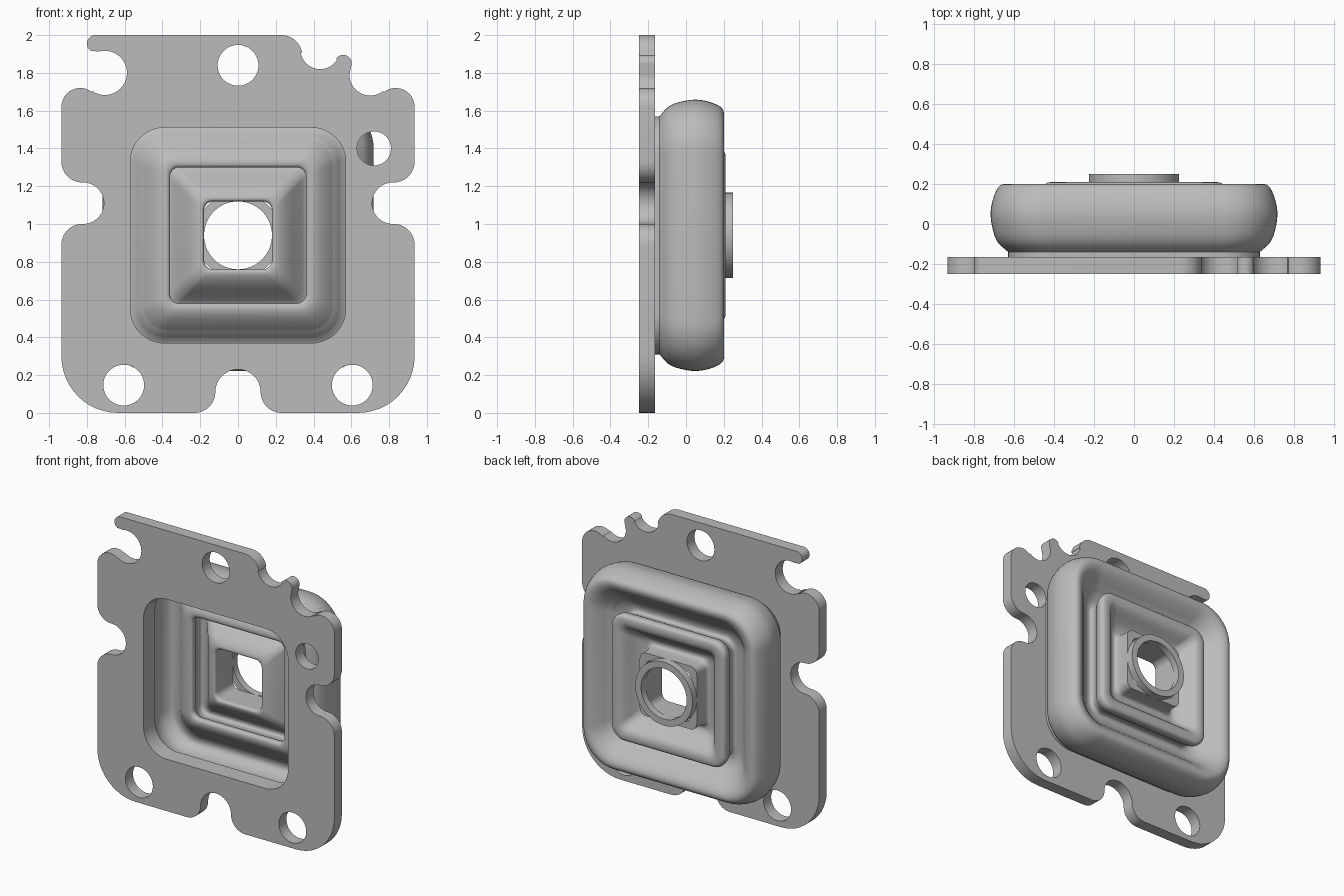
import bpy, bmesh, math
from math import cos, sin, radians, pi

cube = bpy.data.objects.get("Cube")
if cube:
    bpy.data.objects.remove(cube, do_unlink=True)

CZ = 0.94  # height of the bellows axis

grey = bpy.data.materials.new("matte grey")
grey.use_nodes = True
colour = (0.5, 0.5, 0.5, 1)
grey.diffuse_color = colour
bsdf = next(n for n in grey.node_tree.nodes if n.type == 'BSDF_PRINCIPLED')
bsdf.inputs["Base Color"].default_value = colour


def arc(cx, cz, r, a0, a1):
    n = max(4, int(abs(a1 - a0) / 7))
    angles = [radians(a0 + (a1 - a0) * i / n) for i in range(n + 1)]
    return [(cx + r * cos(a), cz + r * sin(a)) for a in angles]


def rounded_square(half, corner):
    k = half - corner
    pts = []
    for sx, sz, a in ((1, 1, 0), (-1, 1, 90), (-1, -1, 180), (1, -1, 270)):
        pts += arc(sx * k, CZ + sz * k, corner, a, a + 90)
    return pts


def chaikin(pts, rounds=2):
    for _ in range(rounds):
        out = [pts[0]]
        for (a, b), (c, d) in zip(pts, pts[1:]):
            out += [(.75 * a + .25 * c, .75 * b + .25 * d),
                    (.25 * a + .75 * c, .25 * b + .75 * d)]
        pts = out + [pts[-1]]
    return pts


def activate(obj):
    bpy.ops.object.select_all(action='DESELECT')
    obj.select_set(True)
    bpy.context.view_layer.objects.active = obj


def loft(name, rings):
    """Closed solid from a cyclic chain of equal rings given as (points, y)."""
    bm = bmesh.new()
    loops = [[bm.verts.new((x, y, z)) for x, z in pts] for pts, y in rings]
    for a, b in zip(loops, loops[1:] + loops[:1]):
        for i in range(len(a)):
            j = (i + 1) % len(a)
            bm.faces.new((a[i], a[j], b[j], b[i]))
    bmesh.ops.recalc_face_normals(bm, faces=bm.faces)
    mesh = bpy.data.meshes.new(name)
    bm.to_mesh(mesh)
    bm.free()
    obj = bpy.data.objects.new(name, mesh)
    bpy.context.collection.objects.link(obj)
    mesh.materials.append(grey)
    activate(obj)
    bpy.ops.object.shade_smooth_by_angle(angle=radians(35))


# Mounting plate: outline of convex corners and scalloped notches
outline_arcs = [
    (.23, .11, .11, 180, 270), (.635, .30, .30, 270, 360),
    (.825, .89, .11, 0, 90), (.82, 1.11, .11, 270, 90), (.825, 1.33, .11, 270, 360),
    (.835, 1.62, .10, 0, 128), (.70, 1.79, .11, 308, 180),
    (.557, 1.85, .045, 0, 148), (.435, 1.925, .105, 328, 188), (.23, 1.89, .11, 8, 90),
    (-.755, 1.955, .045, 90, 240), (-.705, 1.80, .117, 105, -126),
    (-.835, 1.62, .10, 52, 180), (-.825, 1.33, .11, 180, 270),
    (-.82, 1.11, .11, 90, -90), (-.825, .89, .11, 90, 180),
    (-.635, .30, .30, 180, 270), (-.23, .11, .11, 270, 360), (0, .11, .12, 180, 0),
]
outline = [p for a in outline_arcs for p in arc(*a)]
holes = [arc(x, z, r, 0, 353) for x, z, r in
         ((0, 1.84, .108), (.72, 1.4, .09), (.605, .147, .108), (-.605, .147, .108))]

curve = bpy.data.curves.new("mounting_plate", 'CURVE')
curve.dimensions = '2D'
curve.fill_mode = 'BOTH'
curve.extrude = 0.0425
for pts in [outline, rounded_square(.57, .18)] + holes:
    clean = [p for i, p in enumerate(pts) if math.dist(p, pts[i - 1]) > 1e-4]
    spline = curve.splines.new('POLY')
    spline.points.add(len(clean) - 1)
    for sp, (x, z) in zip(spline.points, clean):
        sp.co = (x, z, 0, 1)
    spline.use_cyclic_u = True
plate = bpy.data.objects.new("mounting_plate", curve)
bpy.context.collection.objects.link(plate)
plate.rotation_euler = (pi / 2, 0, 0)
plate.location = (0, -0.2075, 0)
activate(plate)
bpy.ops.object.convert(target='MESH')
plate = bpy.context.object
bm = bmesh.new()
bm.from_mesh(plate.data)
bmesh.ops.remove_doubles(bm, verts=bm.verts, dist=1e-5)
bmesh.ops.recalc_face_normals(bm, faces=bm.faces)
bm.to_mesh(plate.data)
bm.free()
plate.data.materials.clear()
plate.data.materials.append(grey)
bpy.ops.object.shade_smooth_by_angle(angle=radians(35))

# Folded bellows: (half width, y) profiles of the outer and inner skins
outer_skin = chaikin([(.63, -.14), (.69, -.09), (.715, .0), (.72, .07), (.70, .15),
                      (.67, .20), (.625, .20), (.575, .16), (.51, .08), (.45, .045),
                      (.41, .05), (.415, .10), (.45, .15), (.45, .205), (.40, .212),
                      (.36, .195), (.31, .12), (.27, .085), (.235, .085), (.225, .12),
                      (.225, .20)])
inner_skin = chaikin([(.18, .20), (.18, .05), (.18, .0), (.21, .0), (.26, .035),
                      (.32, .11), (.36, .155), (.40, .155), (.395, .09), (.36, .04),
                      (.36, -.005), (.41, -.005), (.47, .04), (.53, .11), (.58, .15),
                      (.63, .15), (.665, .08), (.66, .0), (.62, -.08), (.57, -.12)])
profile = [(.63, -.165)] + outer_skin + inner_skin + [(.57, -.165)]
loft("bellows", [(rounded_square(h, max(.05, .6 * h - .17)), y) for h, y in profile])

# Round collar on the bellows end
loft("end_collar", [(arc(0, CZ, r, 0, 355), y) for r, y in
                    ((.226, .20), (.226, .25), (.18, .25), (.18, .20))])
